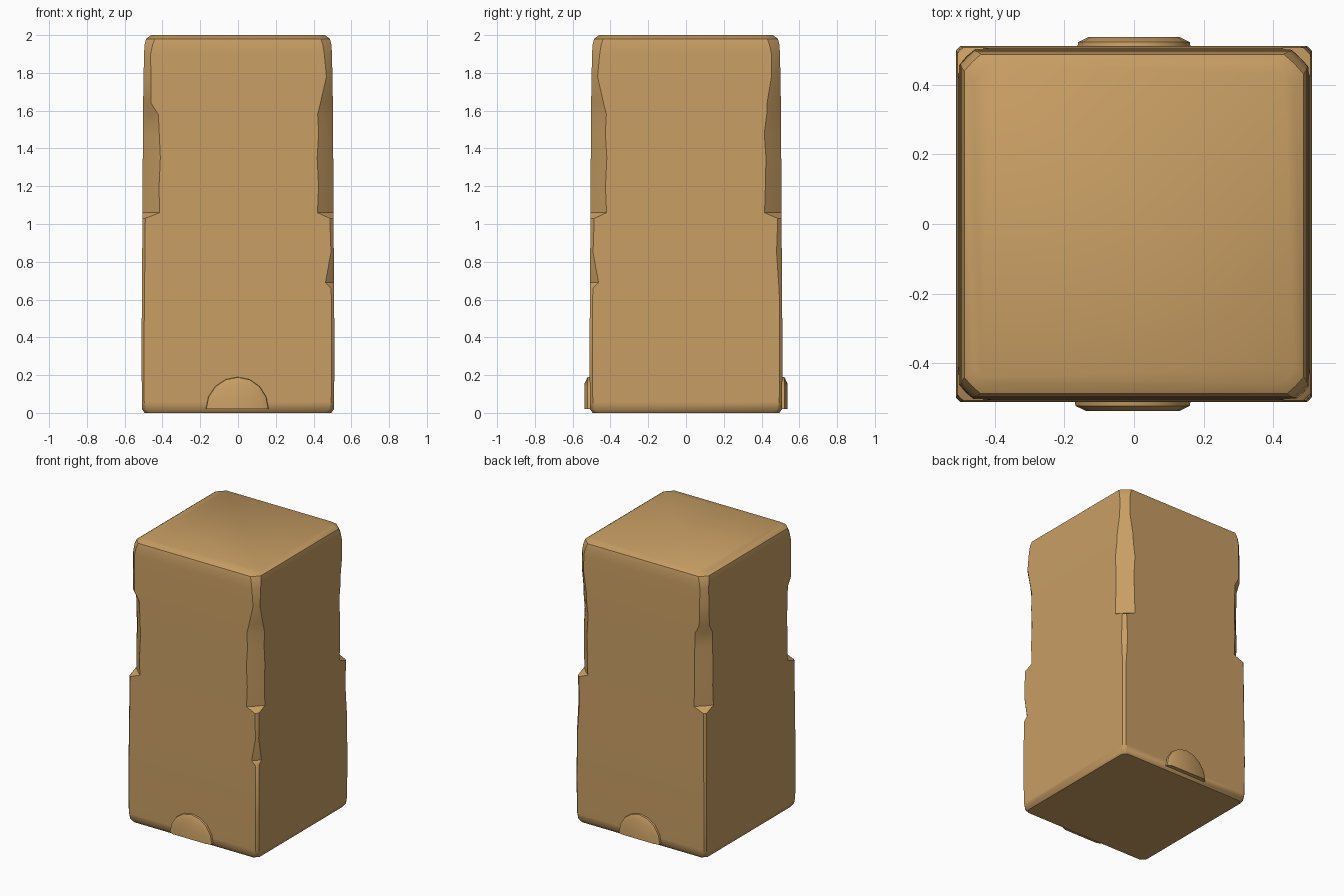
import bpy, bmesh, math, random

if "Cube" in bpy.data.objects:
    bpy.data.objects.remove(bpy.data.objects["Cube"])

random.seed(4)
tan = bpy.data.materials.new("worn tan")
tan.diffuse_color = (0.578, 0.342, 0.127, 1)
tan.use_nodes = True
tan.node_tree.nodes["Principled BSDF"].inputs["Base Color"].default_value = tan.diffuse_color


def interp(table, z):
    """Piecewise linear lookup in (z, value) pairs."""
    for (z0, a), (z1, b) in zip(table, table[1:]):
        if z <= z1:
            return a + (b - a) * max(0, z - z0) / (z1 - z0)
    return table[-1][1]


def finish(bm, name, angle):
    bmesh.ops.recalc_face_normals(bm, faces=bm.faces)
    me = bpy.data.meshes.new(name)
    bm.to_mesh(me)
    bm.free()
    ob = bpy.data.objects.new(name, me)
    bpy.context.collection.objects.link(ob)
    me.materials.append(tan)
    bpy.ops.object.select_all(action='DESELECT')
    ob.select_set(True)
    bpy.context.view_layer.objects.active = ob
    bpy.ops.object.shade_smooth_by_angle(angle=math.radians(angle))
    return ob


# Half width of the block by height, with softened rims
WIDTH = [(0.0, 0.495), (0.02, 0.508), (0.3, 0.511), (1.0, 0.506),
         (1.6, 0.503), (1.94, 0.497), (1.98, 0.487), (2.0, 0.46)]
# Chamfer of each upright corner by height: worn notches above the middle
CHAMFER = {
    (1, 1): [(0, .03), (.06, .015), (.66, .015), (.8, .03), (1.03, .02), (1.06, .09),
             (1.55, .085), (1.75, .05), (1.9, .045), (2, .06)],
    (-1, 1): [(0, .03), (.06, .012), (1.03, .015), (1.06, .09),
              (1.58, .085), (1.64, .045), (1.9, .04), (2, .05)],
    (-1, -1): [(0, .03), (.06, .012), (1.03, .015), (1.06, .09),
               (1.6, .085), (1.64, .04), (1.9, .035), (2, .05)],
    (1, -1): [(0, .03), (.06, .015), (.66, .015), (.69, .045), (.85, .015), (1.03, .02),
              (1.06, .085), (1.45, .08), (1.62, .075), (1.78, .03), (2, .05)],
}
LEVELS = [0, .02, .06, .3, .66, .69, .85, 1.03, 1.06, 1.2, 1.35, 1.48, 1.58,
          1.64, 1.78, 1.9, 1.95, 1.98, 2]

# Main block: lofted rings with three points at every corner
bm = bmesh.new()
rings = []
for z in LEVELS:
    w = interp(WIDTH, z)
    ring = []
    for i, (sx, sy) in enumerate(CHAMFER):
        c = interp(CHAMFER[sx, sy], z)
        wob = random.uniform(.92, 1.08) if 1.1 < z < 1.9 else 1
        pts = [(w, w - c * wob), (w - c * .47, w - c * .47), (w - c * wob, w)]
        if i % 2:
            pts.reverse()
        ring += [bm.verts.new((sx * x, sy * y, z)) for x, y in pts]
    rings.append(ring)
n = len(rings[0])
for a, b in zip(rings, rings[1:]):
    for i in range(n):
        j = (i + 1) % n
        bm.faces.new((a[i], a[j], b[j], b[i]))
bm.faces.new(rings[0])
bm.faces.new(rings[-1])
finish(bm, "worn_block", 38)


# Half-round lugs at the foot of the front and back
def lug(name, side, lean):
    bm = bmesh.new()
    rows = []
    for r, depth in ((.165, .49), (.16, .522), (.13, .537)):
        row = []
        for k in range(9):
            t = math.pi * k / 8
            x = r * math.cos(t)
            if x < 0:
                x *= lean
            row.append(bm.verts.new((x, side * depth, .02 + r * 1.05 * math.sin(t))))
        rows.append(row)
    for a, b in zip(rows, rows[1:]):
        for k in range(9):
            j = (k + 1) % 9
            bm.faces.new((a[k], a[j], b[j], b[k]))
    bm.faces.new(rows[-1])
    bm.faces.new(rows[0])
    finish(bm, name, 50)


lug("front_lug", -1, 1.05)
lug("back_lug", 1, 1.0)
